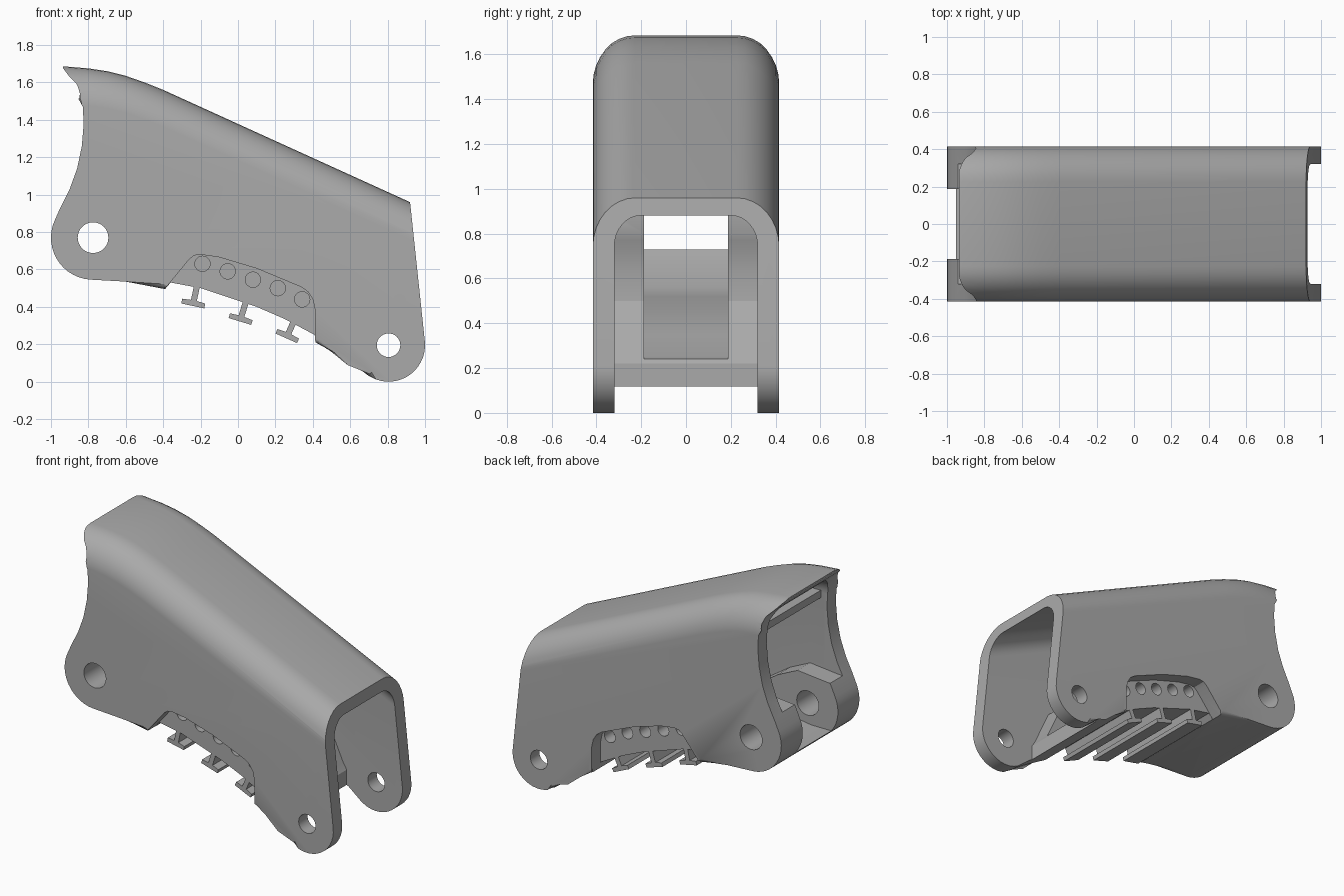
import bpy, bmesh, math

cube = bpy.data.objects.get("Cube")
if cube:
    bpy.data.objects.remove(cube, do_unlink=True)

grey = bpy.data.materials.new("mid grey")
grey.use_nodes = True
GREY = (0.4, 0.4, 0.4, 1)
grey.diffuse_color = GREY
grey.node_tree.nodes["Principled BSDF"].inputs["Base Color"].default_value = GREY


def make(name, bm):
    bmesh.ops.recalc_face_normals(bm, faces=bm.faces)
    me = bpy.data.meshes.new(name)
    bm.to_mesh(me)
    bm.free()
    me.materials.append(grey)
    ob = bpy.data.objects.new(name, me)
    bpy.context.collection.objects.link(ob)
    return ob


def arc(cx, cz, r, a0, a1, n):
    return [(cx + r * math.cos(math.radians(a0 + (a1 - a0) * i / n)),
             cz + r * math.sin(math.radians(a0 + (a1 - a0) * i / n))) for i in range(n + 1)]


def prism(name, pts, y0, y1, round_edge=0):
    """Side profile (x, z) extruded along y, with optional rounded rims."""
    bm = bmesh.new()
    a, b = [[bm.verts.new((x, y, z)) for x, z in pts] for y in (y0, y1)]
    n = len(pts)
    caps = [bm.faces.new(a), bm.faces.new(b[::-1])]
    for i in range(n):
        j = (i + 1) % n
        bm.faces.new((a[i], b[i], b[j], a[j]))
    if round_edge:
        edges = [e for f in caps for e in f.edges]
        bmesh.ops.bevel(bm, geom=edges, offset=round_edge, segments=3, profile=0.5, affect='EDGES')
    return make(name, bm)


def tunnel(name, path, half, radius, floor):
    """Arch section swept along x; path gives the (x, z) of the crown."""
    bm = bmesh.new()
    rings = []
    for x, top in path:
        right = arc(half - radius, top - radius * 1.1, radius, 0, 90, 8)
        right = [(y, top - radius * 1.1 + (z - top + radius * 1.1) * 1.1) for y, z in right]
        sec = [(half, floor)] + right
        sec += [(-y, z) for y, z in reversed(sec)]
        rings.append([bm.verts.new((x, y, z)) for y, z in sec])
    for a, b in zip(rings, rings[1:]):
        for i in range(len(a)):
            j = (i + 1) % len(a)
            bm.faces.new((a[i], a[j], b[j], b[i]))
    bm.faces.new(rings[0])
    bm.faces.new(rings[-1])
    return make(name, bm)


def boolean(target, cutter, op='DIFFERENCE'):
    m = target.modifiers.new("cut", 'BOOLEAN')
    m.operation, m.object, m.solver = op, cutter, 'EXACT'
    bpy.context.view_layer.objects.active = target
    bpy.ops.object.modifier_apply(modifier=m.name)
    bpy.data.objects.remove(cutter, do_unlink=True)


# Outer shell: side outline trimmed by an arched sweep
crown = [(-1.1, 1.68), (-0.92, 1.685), (-0.8, 1.675), (-0.7, 1.66), (-0.6, 1.635),
         (-0.5, 1.6), (-0.4, 1.56), (1.1, 0.878)]
pad_curve = [(-0.36, 0.53), (-0.2, 0.5), (-0.05, 0.45), (0.1, 0.4), (0.25, 0.335), (0.41, 0.25)]
outline = [(-0.95, 1.85), (-0.935, 1.675), (-0.905, 1.635), (-0.865, 1.595), (-0.84, 1.54),
           (-0.83, 1.47), (-0.825, 1.38), (-0.835, 1.26), (-0.86, 1.14), (-0.9, 1.03), (-0.95, 0.93)]
outline += arc(-0.775, 0.77, 0.225, 155, 265, 14)
outline += [(-0.6, 0.535), (-0.39, 0.495)] + pad_curve + [(0.415, 0.21), (0.6, 0.11), (0.7, 0.03)]
outline += arc(0.805, 0.195, 0.195, -110, 5, 14) + [(0.92, 0.96), (0.893, 1.25)]
shell = prism("shell", outline, -0.415, 0.415, 0.025)
boolean(shell, tunnel("trim", crown, 0.416, 0.19, -0.5), 'INTERSECT')

# Hollow: wide upper cavity above the side bulges and pin bosses
wide = tunnel("cavity", [(x, z - 0.075) for x, z in crown], 0.32, 0.12, -0.5)
over = [(-1.2, 0.93), (-0.9, 0.95), (-0.7, 0.97), (-0.55, 0.9), (-0.4, 0.8), (-0.2, 0.77),
        (0.25, 0.64), (0.45, 0.5), (0.56, 0.26), (0.585, 0.22), (0.585, -0.3), (1.2, -0.3), (1.2, 2), (-1.2, 2)]
boolean(wide, prism("over", over, -0.5, 0.5), 'INTERSECT')
boolean(shell, wide)

# Narrow channel between the bulges, down to the floor
channel = [(-1.2, 0.63), (-0.8, 0.63), (-0.6, 0.66), (-0.42, 0.73), (-0.28, 0.73), (-0.12, 0.56),
           (0, 0.52), (0.2, 0.45), (0.4, 0.35), (0.54, 0.25), (0.7, 0.2), (0.7, 0.5),
           (0.3, 0.9), (-0.5, 1.1), (-1.2, 1.1)]
boolean(shell, prism("channel", channel, -0.187, 0.187))

# Side recesses with blind holes
recess = [(-0.4, 0.485), (-0.26, 0.655), (-0.235, 0.675), (-0.2, 0.68), (-0.1, 0.665), (0.1, 0.605),
          (0.34, 0.505), (0.375, 0.48), (0.4, 0.44), (0.413, 0.38), (0.413, 0.1), (-0.4, 0.1)]
hole_spots = [(-0.19, 0.63), (-0.055, 0.59), (0.08, 0.545), (0.213, 0.5), (0.343, 0.44)]
for s in (-1, 1):
    boolean(shell, prism("recess", recess, s * 0.32, s * 0.6))
    for x, z in hole_spots:
        boolean(shell, prism("hole", arc(x, z, 0.041, 0, 345, 23), s * 0.23, s * 0.5))

# Pin holes through both ends
for x, z, r in ((-0.775, 0.77, 0.082), (0.805, 0.195, 0.063)):
    boolean(shell, prism("pin", arc(x, z, r, 0, 348.75, 31), -0.6, 0.6))

# Ledge under the rear of the roof
ledge = prism("roof_ledge", [(-0.78, 1.43), (-0.72, 1.43), (-0.72, 1.48), (-0.78, 1.48)], -0.33, 0.33)

# T-shaped rails under the pad
tee = [(-0.063, 0), (0.063, 0), (0.063, 0.026), (0.016, 0.03), (0.016, 0.12),
       (-0.016, 0.12), (-0.016, 0.03), (-0.063, 0.026)]
parts = [shell, ledge]
for i, (x, z, tilt) in enumerate(((-0.242, 0.405, -12), (0.01, 0.322, -17), (0.258, 0.232, -24))):
    c, s = math.cos(math.radians(tilt)), math.sin(math.radians(tilt))
    parts.append(prism(f"rail_{i + 1}", [(x + u * c - v * s, z + u * s + v * c) for u, v in tee],
                       -0.32, 0.32))

# Smooth shading with sharp edges kept
for ob in parts:
    bpy.ops.object.select_all(action='DESELECT')
    ob.select_set(True)
    bpy.context.view_layer.objects.active = ob
    ob.data.materials.clear()
    ob.data.materials.append(grey)
    bpy.ops.object.shade_smooth_by_angle(angle=math.radians(30))
